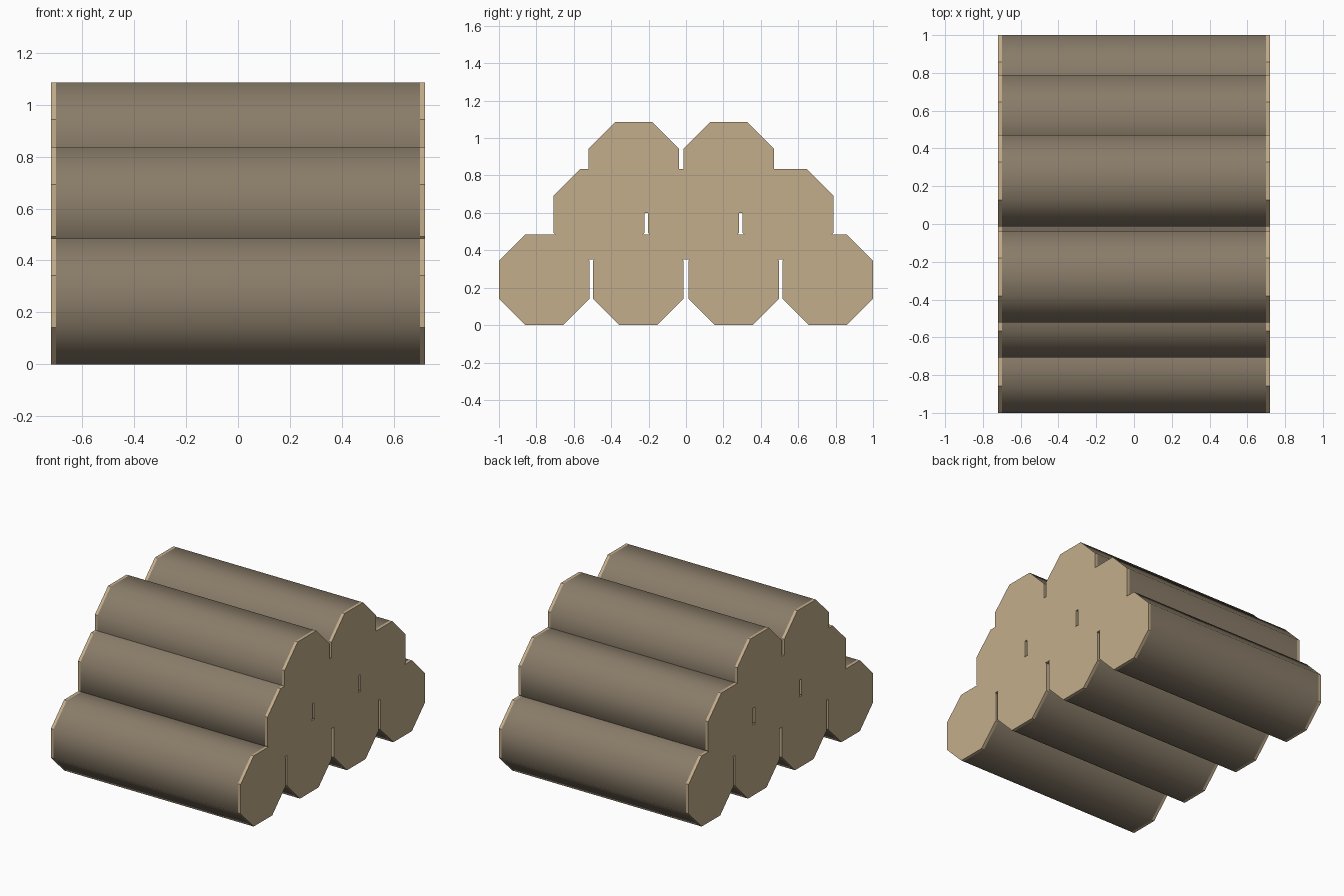
import bpy, bmesh
from math import cos, sin, pi

if "Cube" in bpy.data.objects:
    bpy.data.objects.remove(bpy.data.objects["Cube"])

HALF = 0.72      # half length of a log
RIM = 0.02       # bare wood rim at each end
FLAT = 0.2425    # centre to flat side of the octagon


def material(name, rgb):
    m = bpy.data.materials.new(name)
    m.diffuse_color = (*rgb, 1)
    m.use_nodes = True
    m.node_tree.nodes["Principled BSDF"].inputs["Base Color"].default_value = m.diffuse_color
    return m


bark = material("bark", (0.25, 0.20, 0.14))
wood = material("cut_wood", (0.55, 0.42, 0.26))


# One octagonal log along x: bark in the middle, bare wood rims and ends
def log(name, y, z):
    bm = bmesh.new()
    r = FLAT / cos(pi / 8)
    angles = [pi / 8 + i * pi / 4 for i in range(8)]
    rings = [[bm.verts.new((x, r * cos(a), r * sin(a))) for a in angles]
             for x in (-HALF, -HALF + RIM, HALF - RIM, HALF)]
    for k in range(3):
        for i in range(8):
            j = (i + 1) % 8
            f = bm.faces.new((rings[k][i], rings[k][j],
                              rings[k + 1][j], rings[k + 1][i]))
            f.material_index = 0 if k == 1 else 1
            f.smooth = k == 1
    for ring in (rings[0], rings[3]):
        bm.faces.new(ring).material_index = 1
    bmesh.ops.recalc_face_normals(bm, faces=bm.faces)
    me = bpy.data.meshes.new(name)
    bm.to_mesh(me)
    bm.free()
    me.materials.append(bark)
    me.materials.append(wood)
    ob = bpy.data.objects.new(name, me)
    ob.location = (0, y, z)
    bpy.context.collection.objects.link(ob)


# Three stacked rows: name, centre height, log positions
rows = [
    ("bottom_log", 0.2425, (-0.7575, -0.255, 0.255, 0.7575)),
    ("middle_log", 0.5925, (-0.465, 0.04, 0.545)),
    ("top_log", 0.8425, (-0.28, 0.228)),
]
for name, z, ys in rows:
    for n, y in enumerate(ys, 1):
        log(f"{name}_{n}", y, z)
